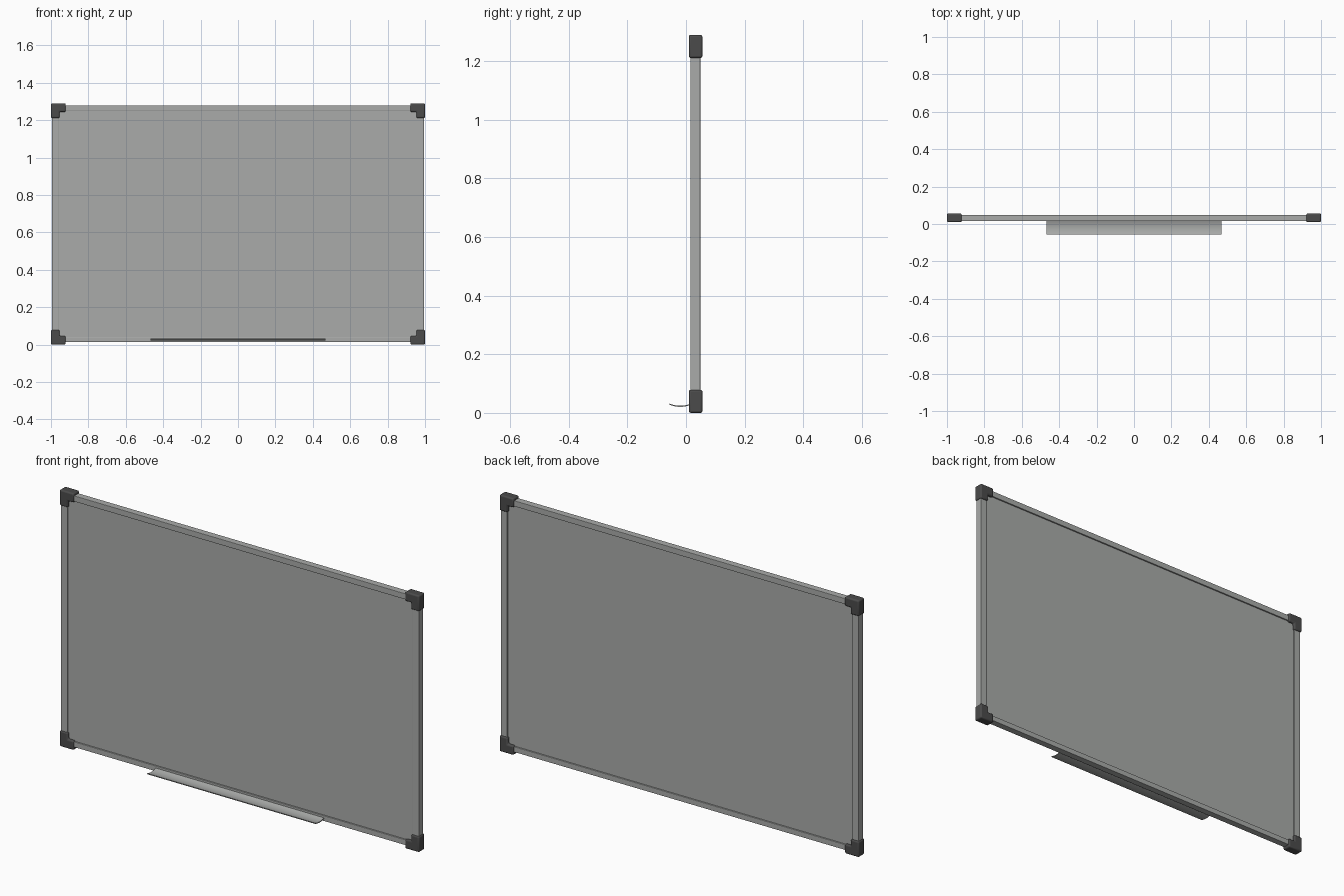
import bpy, bmesh, math
from mathutils import Vector

if "Cube" in bpy.data.objects:
    bpy.data.objects.remove(bpy.data.objects["Cube"])


def material(name, rgb):
    m = bpy.data.materials.new(name)
    m.diffuse_color = (*rgb, 1)
    m.use_nodes = True
    m.node_tree.nodes["Principled BSDF"].inputs["Base Color"].default_value = m.diffuse_color
    return m


GREY = material("aluminium grey", (0.40, 0.41, 0.40))
BOARD = material("board grey", (0.40, 0.41, 0.40))
DARK = material("dark plastic", (0.07, 0.07, 0.07))


def finish(name, bm, mat, bevel=0.0, segments=2):
    bmesh.ops.recalc_face_normals(bm, faces=bm.faces)
    me = bpy.data.meshes.new(name)
    bm.to_mesh(me)
    bm.free()
    me.materials.append(mat)
    ob = bpy.data.objects.new(name, me)
    bpy.context.collection.objects.link(ob)
    if bevel:
        b = ob.modifiers.new("bevel", 'BEVEL')
        b.width, b.segments, b.limit_method = bevel, segments, 'ANGLE'
    return ob


def prism(name, outline, direction, mat, bevel=0.0, segments=2):
    """Extrude a closed outline of 3D points along a direction."""
    bm = bmesh.new()
    f = bm.faces.new([bm.verts.new(p) for p in outline])
    r = bmesh.ops.extrude_face_region(bm, geom=[f])
    vs = [v for v in r['geom'] if isinstance(v, bmesh.types.BMVert)]
    bmesh.ops.translate(bm, verts=vs, vec=Vector(direction))
    return finish(name, bm, mat, bevel, segments)


def box(name, x0, x1, y0, y1, z0, z1, mat, bevel=0.0):
    pts = [(x0, y0, z0), (x1, y0, z0), (x1, y0, z1), (x0, y0, z1)]
    return prism(name, pts, (0, y1 - y0, 0), mat, bevel)


H = 1.29
YF, YB = 0.015, 0.049      # frame depth

# board panel, recessed in the frame
box("board_panel", -0.97, 0.97, 0.022, 0.042, 0.03, H - 0.03, BOARD)

# frame bars
for s, n in ((-1, "left"), (1, "right")):
    a, b = sorted((s * 0.96, s * 0.995))
    box(n + "_frame_bar", a, b, YF, YB, 0.03, H - 0.03, GREY, 0.002)
box("bottom_frame_bar", -0.97, 0.97, YF, YB, 0.014, 0.041, GREY, 0.002)
box("top_frame_bar", -0.97, 0.97, YF, YB, H - 0.041, H - 0.012, GREY, 0.002)

# L-shaped corner caps
L, W = 0.079, 0.046
shape = [(0, 0), (L, 0), (L, W), (W, W), (W, L), (0, L)]
for sx in (-1, 1):
    for top in (False, True):
        pts = [(sx * (1 - u), 0.0095, H - v if top else v) for u, v in shape]
        cap = prism(("top_" if top else "bottom_") + ("left" if sx < 0 else "right") + "_corner_cap",
                    pts, (0, 0.0465, 0), DARK, 0.007, 3)
        bpy.context.view_layer.objects.active = cap
        bpy.ops.object.select_all(action='DESELECT')
        cap.select_set(True)
        bpy.ops.object.shade_smooth_by_angle()

# curved pen tray: shallow arc section swept along x
N = 10
mid, half, sag = -0.0195, 0.0365, 0.007
arc = []
for i in range(N + 1):
    t = -1 + 2 * i / N
    arc.append((mid + half * t, 0.0205 + sag * t * t))
T = 0.004
section = arc + [(y, z + T) for y, z in reversed(arc)]
tray = prism("pen_tray", [(-0.468, y, z) for y, z in section], (0.936, 0, 0), GREY)
bpy.ops.object.select_all(action='DESELECT')
bpy.context.view_layer.objects.active = tray
tray.select_set(True)
bpy.ops.object.shade_smooth_by_angle()
